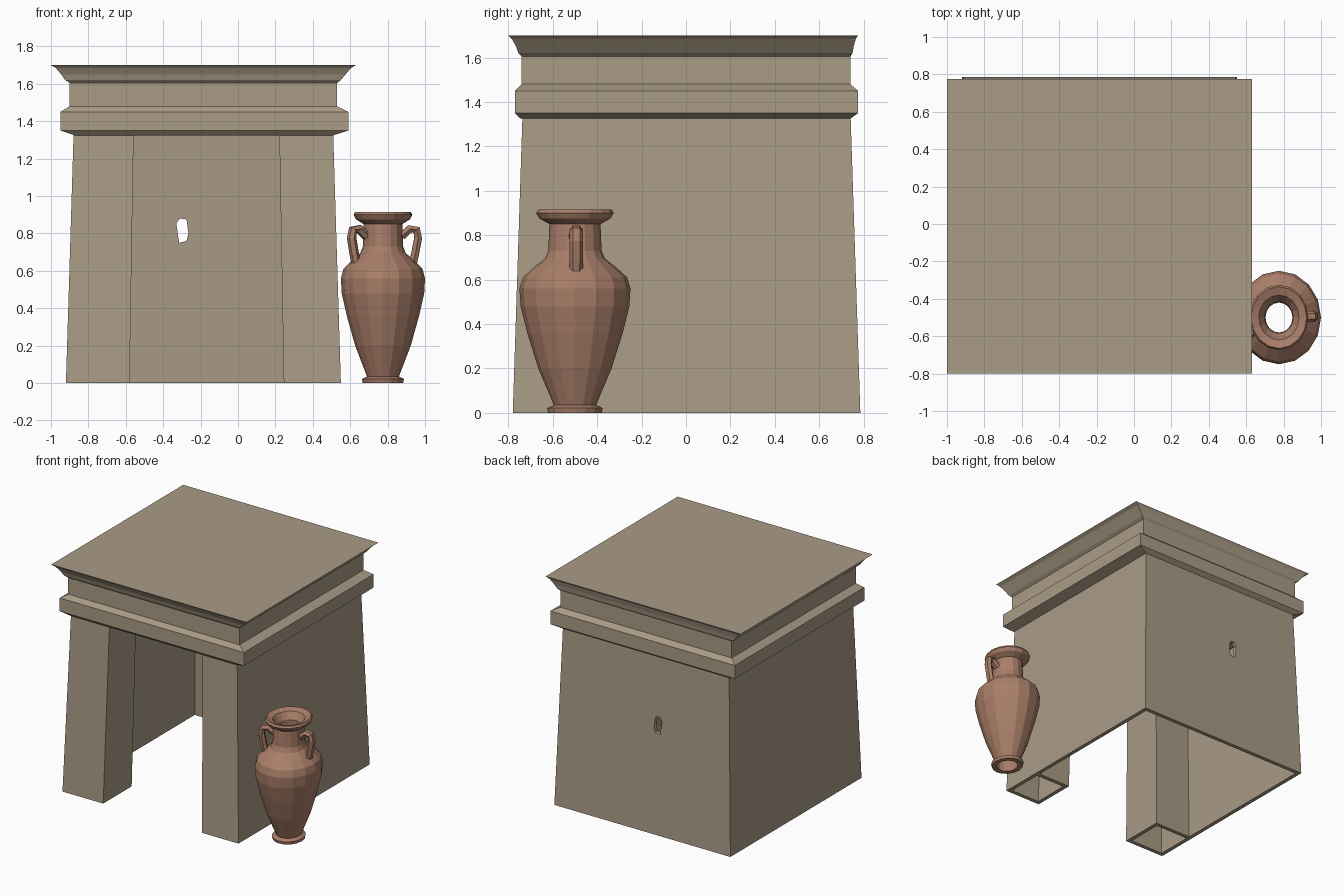
import bpy, bmesh, math
from mathutils import Vector

if "Cube" in bpy.data.objects:
    bpy.data.objects.remove(bpy.data.objects["Cube"])


def material(name, rgb):
    m = bpy.data.materials.new(name)
    m.diffuse_color = (*rgb, 1)
    m.use_nodes = True
    m.node_tree.nodes["Principled BSDF"].inputs["Base Color"].default_value = m.diffuse_color
    return m


stone = material("sandstone", (0.40, 0.33, 0.24))
clay = material("terracotta", (0.40, 0.21, 0.14))


def loft(name, rings, mat=None, cyclic=False):
    """Skin a list of point rings; cap the ends unless the rings close on themselves."""
    bm = bmesh.new()
    vs = [[bm.verts.new(p) for p in ring] for ring in rings]
    n = len(vs[0])
    pairs = list(zip(vs, vs[1:])) + ([(vs[-1], vs[0])] if cyclic else [])
    for a, b in pairs:
        for i in range(n):
            j = (i + 1) % n
            bm.faces.new((a[i], a[j], b[j], b[i]))
    if not cyclic:
        bm.faces.new(vs[0][::-1])
        bm.faces.new(vs[-1])
    bmesh.ops.recalc_face_normals(bm, faces=bm.faces)
    me = bpy.data.meshes.new(name)
    bm.to_mesh(me)
    bm.free()
    ob = bpy.data.objects.new(name, me)
    bpy.context.collection.objects.link(ob)
    if mat:
        me.materials.append(mat)
    return ob


def cut(target, cutter):
    """Subtract the cutter from the target and remove it."""
    cutter.hide_render = True
    mod = target.modifiers.new("cut", 'BOOLEAN')
    mod.operation = 'DIFFERENCE'
    mod.solver = 'EXACT'
    mod.object = cutter
    bpy.context.view_layer.objects.active = target
    bpy.ops.object.modifier_apply(modifier=mod.name)
    bpy.data.objects.remove(cutter)


def rect(x0, x1, y0, y1):
    return [(x0, y0), (x1, y0), (x1, y1), (x0, y1)]


# Battered walls: plan outlines shrink towards the middle as they rise
CX, WALL_TOP = -0.185, 1.34


def battered(name, plan, z0, z1, mat=None):
    rings = []
    for z in (z0, z1):
        s = 1 - 0.056 * z / WALL_TOP
        rings.append([(CX + (x - CX) * s, y * s, z) for x, y in plan])
    return loft(name, rings, mat)


# C-shaped plan: two front pillars, thin side walls and back wall
plan = [(-0.92, -0.78), (-0.58, -0.78), (-0.58, -0.44), (-0.89, -0.44),
        (-0.89, 0.755), (0.52, 0.755), (0.52, -0.44), (0.245, -0.44),
        (0.245, -0.78), (0.55, -0.78), (0.55, 0.785), (-0.92, 0.785)]
walls = battered("shrine_walls", plan, 0, WALL_TOP, stone)

# Hollow pillars, open underneath
for x0, x1 in ((-0.89, -0.61), (0.275, 0.52)):
    cut(walls, battered("pillar_cavity", rect(x0, x1, -0.75, -0.47), -0.02, 1.3))

# Ragged hole through the back wall
hole = [(-0.33, 0.855), (-0.31, 0.88), (-0.275, 0.875), (-0.265, 0.80), (-0.275, 0.76), (-0.315, 0.75)]
cut(walls, loft("hole_cutter", [[(x, y, z) for x, z in hole] for y in (0.6, 0.95)]))

# Entablature: band, fascia and flaring cornice as (z, x0, x1, y0, y1)
levels = [(1.325, -0.875, 0.51, -0.745, 0.74),
          (1.35, -0.95, 0.59, -0.77, 0.775),
          (1.45, -0.95, 0.59, -0.77, 0.775),
          (1.48, -0.90, 0.53, -0.74, 0.74),
          (1.605, -0.90, 0.53, -0.74, 0.74),
          (1.62, -0.925, 0.55, -0.755, 0.75),
          (1.65, -0.945, 0.575, -0.765, 0.755),
          (1.685, -0.975, 0.605, -0.785, 0.765),
          (1.70, -1.0, 0.63, -0.80, 0.775)]
loft("entablature", [[(x, y, z) for x, y in rect(*r)] for z, *r in levels], stone)

# Amphora body: closed outer and inner profile (radius, z), open at both ends
VASE, SQUASH, SIDES = Vector((0.775, -0.50, 0)), 0.9, 16
profile = [(0.12, 0), (0.125, 0.022), (0.095, 0.035), (0.165, 0.20), (0.215, 0.36),
           (0.245, 0.48), (0.25, 0.56), (0.235, 0.61), (0.18, 0.66), (0.135, 0.695),
           (0.12, 0.73), (0.115, 0.85), (0.16, 0.875), (0.175, 0.90), (0.165, 0.915),
           (0.12, 0.90), (0.085, 0.85), (0.09, 0.70), (0.20, 0.58), (0.17, 0.36),
           (0.085, 0.05), (0.08, 0)]


def around(r, z):
    return [VASE + Vector((r * SQUASH * math.cos(a), r * math.sin(a), z))
            for a in (2 * math.pi * i / SIDES for i in range(SIDES))]


loft("amphora_body", [around(r, z) for r, z in profile], clay, cyclic=True)

# Two strap handles from the neck to the shoulder
path = [(0.10, 0.785), (0.145, 0.825), (0.18, 0.82), (0.188, 0.775), (0.172, 0.69), (0.158, 0.63)]
for side, angle in (("right", 2), ("left", 207)):
    a = math.radians(angle)
    out, across = Vector((math.cos(a), math.sin(a), 0)), Vector((-math.sin(a), math.cos(a), 0))
    rings = []
    for i, (r, z) in enumerate(path):
        (r0, z0), (r1, z1) = path[max(i - 1, 0)], path[min(i + 1, len(path) - 1)]
        t = Vector((r1 - r0, z1 - z0)).normalized()
        normal = out * -t.y + Vector((0, 0, t.x))
        centre = VASE + out * r + Vector((0, 0, z))
        rings.append([centre + across * (0.03 * math.cos(k)) + normal * (0.024 * math.sin(k))
                      for k in (2 * math.pi * n / 6 for n in range(6))])
    loft("amphora_handle_" + side, rings, clay)
